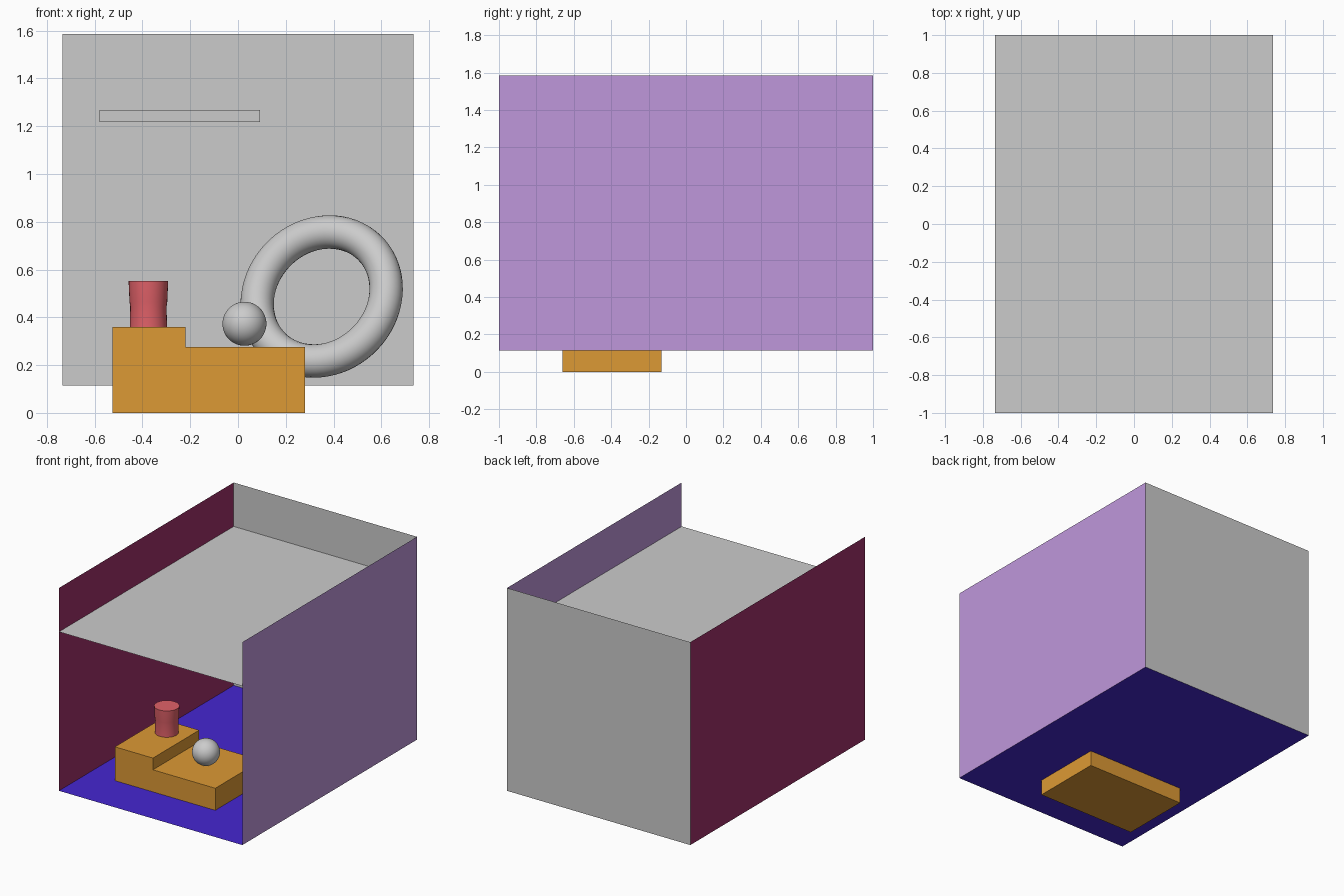
import bpy, bmesh, math
from mathutils import Vector

if "Cube" in bpy.data.objects:
    bpy.data.objects.remove(bpy.data.objects["Cube"])

W, D, Z0, Z1, ZC = 0.735, 1.0, 0.115, 1.585, 1.267


def colour(obj, rgb):
    mat = bpy.data.materials.new(obj.name + "_colour")
    mat.diffuse_color = (*rgb, 1)
    mat.use_nodes = True
    mat.node_tree.nodes["Principled BSDF"].inputs["Base Color"].default_value = mat.diffuse_color
    obj.data.materials.append(mat)


def mesh_object(name, bm, rgb=None):
    mesh = bpy.data.meshes.new(name)
    bm.to_mesh(mesh)
    bm.free()
    obj = bpy.data.objects.new(name, mesh)
    bpy.context.collection.objects.link(obj)
    if rgb:
        colour(obj, rgb)
    return obj


def panel(name, corners, rgb=None):
    bm = bmesh.new()
    bm.faces.new([bm.verts.new(c) for c in corners])
    return mesh_object(name, bm, rgb)


def extrude_y(name, profile, y0, y1, rgb=None):
    bm = bmesh.new()
    face = bm.faces.new([bm.verts.new((x, y0, z)) for x, z in profile])
    out = bmesh.ops.extrude_face_region(bm, geom=[face])
    verts = [v for v in out["geom"] if isinstance(v, bmesh.types.BMVert)]
    bmesh.ops.translate(bm, verts=verts, vec=(0, y1 - y0, 0))
    bmesh.ops.recalc_face_normals(bm, faces=bm.faces)
    return mesh_object(name, bm, rgb)


def smooth(obj, angle=40):
    bpy.ops.object.select_all(action='DESELECT')
    obj.select_set(True)
    bpy.context.view_layer.objects.active = obj
    bpy.ops.object.shade_smooth_by_angle(angle=math.radians(angle))


# Room: thin panels, open at the front, ceiling set below the wall tops
panel("floor", [(-W, -D, Z0), (W, -D, Z0), (W, D, Z0), (-W, D, Z0)], (0.06, 0.02, 0.64))
panel("ceiling", [(-W, -D, ZC), (W, -D, ZC), (W, D, ZC), (-W, D, ZC)])
panel("back_wall", [(-W, D, Z0), (W, D, Z0), (W, D, Z1), (-W, D, Z1)])
panel("left_wall", [(-W, -D, Z0), (-W, D, Z0), (-W, D, Z1), (-W, -D, Z1)], (0.35, 0.03, 0.14))
panel("right_wall", [(W, -D, Z0), (W, D, Z0), (W, D, Z1), (W, -D, Z1)], (0.52, 0.31, 0.71))

# Ceiling lamp
extrude_y("ceiling_lamp", [(-0.58, 1.218), (0.092, 1.218), (0.092, ZC), (-0.58, ZC)], 0.34, 0.61)

# Stepped plinth, passing through the floor
extrude_y("stepped_plinth",
          [(-0.525, 0), (0.28, 0), (0.28, 0.275), (-0.22, 0.275), (-0.22, 0.36), (-0.525, 0.36)],
          -0.66, -0.13, (0.72, 0.32, 0.035))

# Small waisted drum on the upper step
bm = bmesh.new()
rings = []
N = 32
for r, z in [(0.078, 0.36), (0.076, 0.445), (0.079, 0.465), (0.083, 0.553)]:
    rings.append([bm.verts.new((-0.375 + r * math.cos(2 * math.pi * i / N),
                                -0.28 + r * math.sin(2 * math.pi * i / N), z)) for i in range(N)])
for a, b in zip(rings, rings[1:]):
    for i in range(N):
        j = (i + 1) % N
        bm.faces.new((a[i], a[j], b[j], b[i]))
bm.faces.new(rings[0][::-1])
bm.faces.new(rings[-1])
smooth(mesh_object("drum", bm, (0.75, 0.12, 0.14)))

# Ball on the lower step
bpy.ops.mesh.primitive_uv_sphere_add(segments=48, ring_count=24, radius=0.092,
                                     location=(0.027, -0.405, 0.373))
ball = bpy.context.object
ball.name = "ball"
smooth(ball)

# Tilted ring at the right of the room
tilt = Vector((-0.33, -0.885, 0.33)).to_track_quat('Z', 'Y').to_euler()
bpy.ops.mesh.primitive_torus_add(major_radius=0.286, minor_radius=0.07, major_segments=72,
                                 minor_segments=24, location=(0.35, 0.38, 0.487), rotation=tilt)
ring = bpy.context.object
ring.name = "ring"
smooth(ring)
